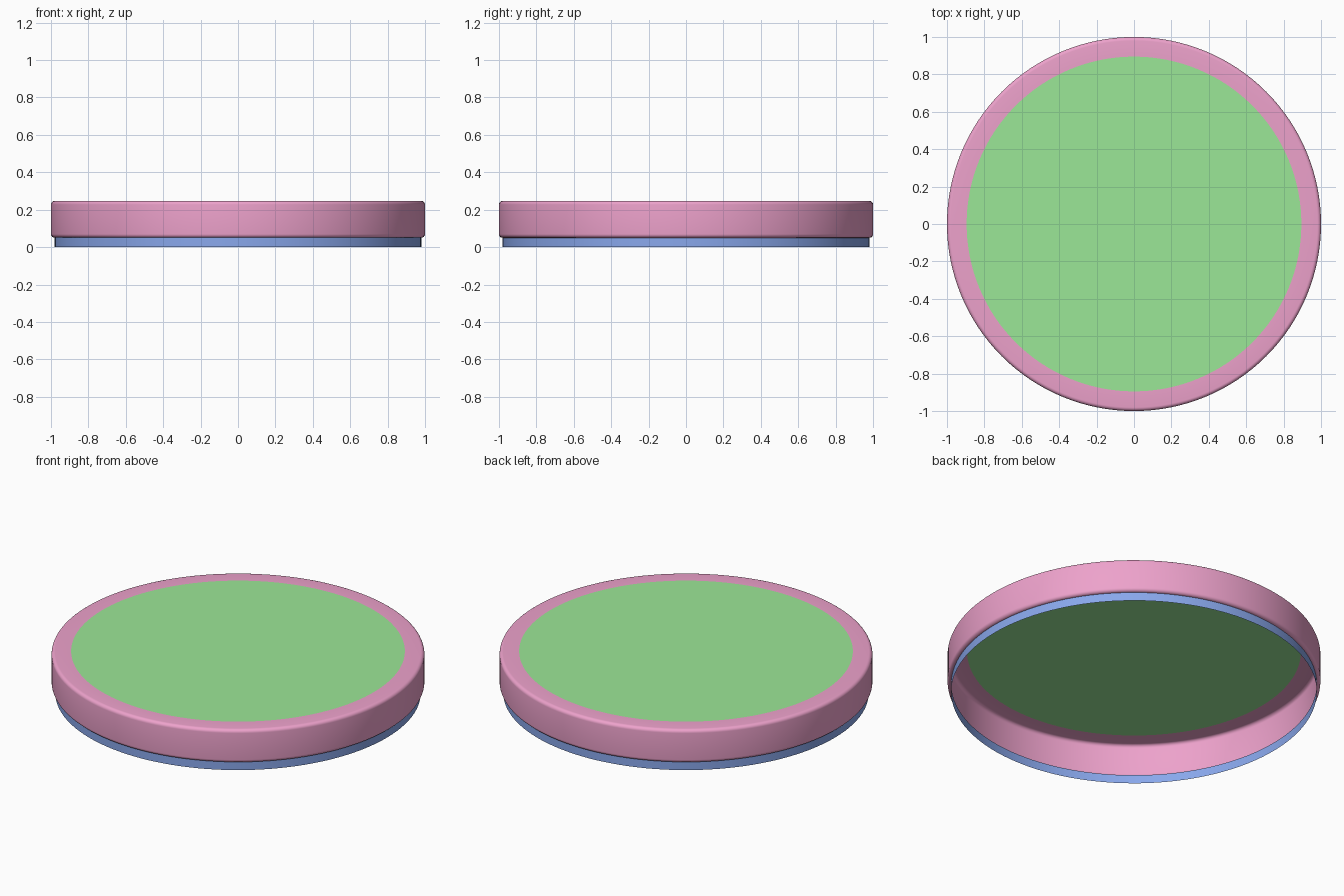
import bpy, bmesh, math

if "Cube" in bpy.data.objects:
    bpy.data.objects.remove(bpy.data.objects["Cube"])

SEG = 128


def material(name, rgb):
    m = bpy.data.materials.new(name)
    m.diffuse_color = (*rgb, 1)
    m.use_nodes = True
    m.node_tree.nodes["Principled BSDF"].inputs["Base Color"].default_value = m.diffuse_color
    return m


def finish(name, bm, mat):
    me = bpy.data.meshes.new(name)
    bm.to_mesh(me)
    bm.free()
    me.materials.append(mat)
    ob = bpy.data.objects.new(name, me)
    bpy.context.collection.objects.link(ob)
    bpy.context.view_layer.objects.active = ob
    ob.select_set(True)
    bpy.ops.object.shade_smooth_by_angle(angle=math.radians(35))
    ob.select_set(False)
    return ob


def lathe(name, profile, mat):
    """Revolve an open (radius, z) profile, listed bottom to top, into a thin sheet."""
    bm = bmesh.new()
    rings = [[bm.verts.new((r * math.cos(2 * math.pi * i / SEG),
                            r * math.sin(2 * math.pi * i / SEG), z))
              for i in range(SEG)] for r, z in profile]
    for a, b in zip(rings, rings[1:]):
        for i in range(SEG):
            j = (i + 1) % SEG
            bm.faces.new((a[i], a[j], b[j], b[i]))
    return finish(name, bm, mat)


def fillet(r, z, rad, start, end, steps=6):
    """Arc of profile points around centre (r, z), angles in degrees."""
    angles = [math.radians(start + (end - start) * k / steps) for k in range(steps + 1)]
    return [(r + rad * math.cos(a), z + rad * math.sin(a)) for a in angles]


pink = material("pink", (0.85, 0.36, 0.60))
green = material("green", (0.33, 0.80, 0.31))
blue = material("blue", (0.25, 0.39, 0.84))

R_TOP, R_BASE, Z_SEAM, H, F = 0.895, 0.98, 0.05, 0.247, 0.02

# Hollow base collar, open underneath
lathe("base_collar", [(R_BASE, 0), (R_BASE, Z_SEAM)], blue)

# Outer shell with rounded lower and upper edges and a flat top border
shell = (fillet(1 - F, Z_SEAM + F, F, -90, 0)
         + fillet(1 - F, H - F, F, 0, 90) + [(R_TOP, H)])
lathe("outer_shell", shell, pink)

# Flat inset face, flush with the border
bm = bmesh.new()
bmesh.ops.create_circle(bm, cap_ends=True, segments=SEG, radius=R_TOP)
bmesh.ops.translate(bm, verts=bm.verts, vec=(0, 0, H))
for f in bm.faces:
    if f.normal.z < 0:
        f.normal_flip()
finish("top_face", bm, green)
